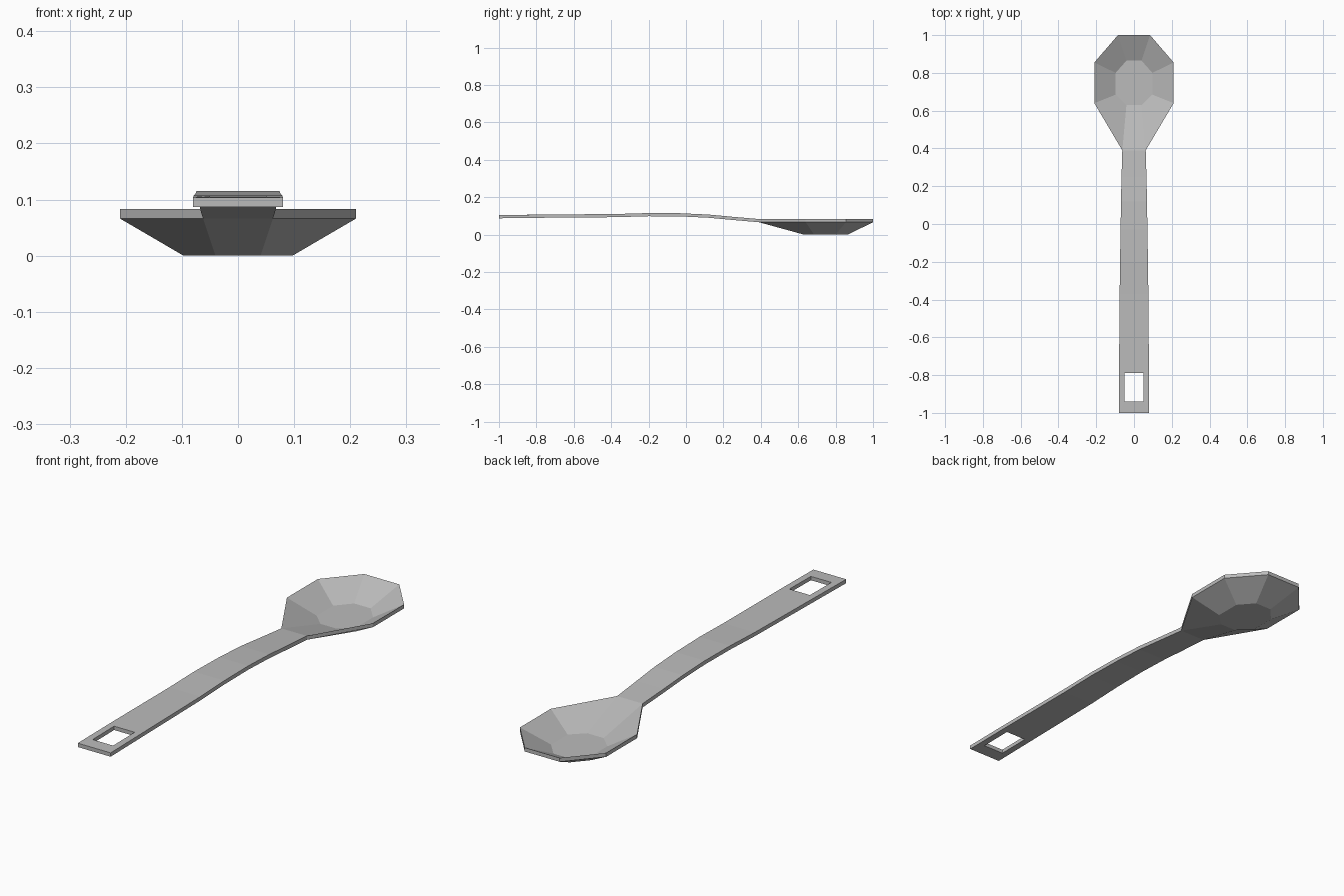
import bpy
import bmesh

old = bpy.data.objects.get("Cube")
if old:
    bpy.data.objects.remove(old, do_unlink=True)

THICK = 0.017

metal = bpy.data.materials.new("grey metal")
metal.use_nodes = True
grey = (0.5, 0.5, 0.5, 1)
metal.diffuse_color = grey
metal.node_tree.nodes["Principled BSDF"].inputs["Base Color"].default_value = grey

bm = bmesh.new()


def pair(x, y, z):
    """Left and right vertices of a mirrored station."""
    return bm.verts.new((-x, y, z)), bm.verts.new((x, y, z))


def ring(stations, z):
    """Closed mirrored outline from half-width and y stations."""
    pairs = [pair(x, y, z) for x, y in stations]
    return [p[1] for p in pairs] + [p[0] for p in reversed(pairs)]


def bridge(a, b):
    """Quads between two closed loops."""
    for i in range(len(a)):
        j = (i + 1) % len(a)
        bm.faces.new((a[i], a[j], b[j], b[i]))


# Bowl: faceted rim sloping to a flat octagonal floor
rim = ring([(0.062, 0.39), (0.21, 0.64), (0.21, 0.855), (0.085, 1.0)], 0.083)
floor = ring([(0.04, 0.63), (0.097, 0.685), (0.097, 0.80), (0.04, 0.865)], THICK)
bridge(rim, floor)
bm.faces.new(floor)

# Handle: arched strip of half-width, y, height, starting at the hanging end
handle = [pair(*s) for s in [
    (0.08, -1.0, 0.104), (0.079, -0.75, 0.107), (0.076, -0.37, 0.110),
    (0.074, -0.2, 0.115), (0.071, -0.03, 0.114), (0.069, 0.12, 0.107),
    (0.066, 0.25, 0.095)]]
handle.append((rim[-1], rim[0]))
for a, b in zip(handle[1:], handle[2:]):
    bm.faces.new((a[0], a[1], b[1], b[0]))

# Hanging hole framed by the end of the handle
near, far = pair(0.05, -0.94, 0.105), pair(0.05, -0.79, 0.1066)
outer = [*handle[0], *reversed(handle[1])]
bridge(outer, [*near, *reversed(far)])

# Give the sheet its thickness
bmesh.ops.recalc_face_normals(bm, faces=bm.faces[:])
top = bm.faces[:]
under = bmesh.ops.extrude_face_region(bm, geom=top, use_keep_orig=True)["geom"]
bmesh.ops.translate(bm, vec=(0, 0, -THICK),
                    verts=[v for v in under if isinstance(v, bmesh.types.BMVert)])
bmesh.ops.recalc_face_normals(bm, faces=bm.faces[:])

mesh = bpy.data.meshes.new("spoon")
bm.to_mesh(mesh)
bm.free()
mesh.materials.append(metal)
spoon = bpy.data.objects.new("spoon", mesh)
bpy.context.collection.objects.link(spoon)
